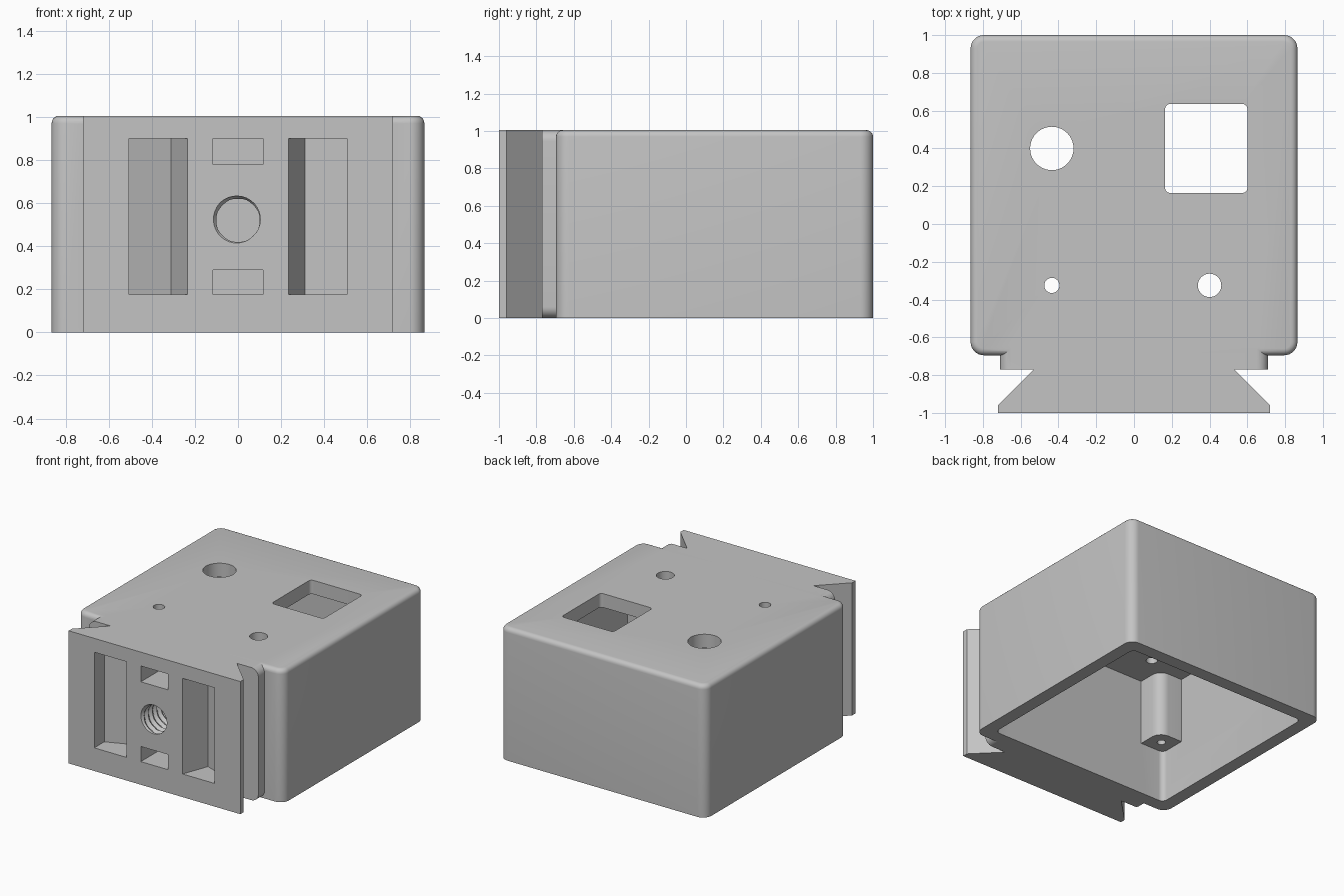
import bpy, bmesh, math
from mathutils import Vector

if "Cube" in bpy.data.objects:
    bpy.data.objects.remove(bpy.data.objects["Cube"])

H = 1.005                    # overall height
X, Y0, Y1 = 0.865, -0.695, 1.0
WALL = 0.1
CEIL = 0.9

grey = bpy.data.materials.new("plain_grey")
grey.use_nodes = True
COLOUR = (0.55, 0.55, 0.55, 1)
grey.diffuse_color = COLOUR
grey.node_tree.nodes["Principled BSDF"].inputs["Base Color"].default_value = COLOUR


def finish(bm, name):
    bmesh.ops.recalc_face_normals(bm, faces=bm.faces)
    me = bpy.data.meshes.new(name)
    bm.to_mesh(me)
    bm.free()
    me.materials.append(grey)
    ob = bpy.data.objects.new(name, me)
    bpy.context.collection.objects.link(ob)
    return ob


def block(name, x, y, z, axis=None, r=0, only=None, top_r=0):
    """Box from ranges; rounds edges along one axis, then the top rim."""
    bm = bmesh.new()
    bmesh.ops.create_cube(bm, size=1)
    for v in bm.verts:
        v.co = Vector([a + (b - a) * (c + 0.5) for (a, b), c in zip((x, y, z), v.co)])
    if r:
        edges = [e for e in bm.edges
                 if abs((e.verts[0].co - e.verts[1].co).normalized()[axis]) > 0.9
                 and (only is None or only((e.verts[0].co + e.verts[1].co) / 2))]
        bmesh.ops.bevel(bm, geom=edges, offset=r, segments=8, profile=0.5, affect='EDGES')
    if top_r:
        rim = [e for e in bm.edges if all(v.co.z > z[1] - 1e-5 for v in e.verts)]
        bmesh.ops.bevel(bm, geom=rim, offset=top_r, segments=5, profile=0.5, affect='EDGES')
    return finish(bm, name)


def prism(name, outline, z0, z1):
    bm = bmesh.new()
    face = bm.faces.new([bm.verts.new((x, y, z0)) for x, y in outline])
    ext = bmesh.ops.extrude_face_region(bm, geom=[face])["geom"]
    bmesh.ops.translate(bm, vec=(0, 0, z1 - z0),
                        verts=[g for g in ext if isinstance(g, bmesh.types.BMVert)])
    return finish(bm, name)


def rod(name, x, y, r, z0, z1):
    n = 40
    ring = [(x + r * math.cos(math.tau * i / n), y + r * math.sin(math.tau * i / n))
            for i in range(n)]
    return prism(name, ring, z0, z1)


def thread(name, z, r, depth, pitch, cut):
    """Tapped bore along y: radius follows a helical zigzag."""
    bm = bmesh.new()
    n, start = 32, -1.03
    rows = int((depth + 0.03) / pitch * 8)
    rings = []
    for j in range(rows + 1):
        y = start + j * pitch / 8
        ring = []
        for i in range(n):
            a = math.tau * i / n
            wave = abs(((j / 8 + i / n) % 1) * 2 - 1)
            rad = r + cut * wave
            ring.append(bm.verts.new((rad * math.cos(a), y, z + rad * math.sin(a))))
        rings.append(ring)
    for p, q in zip(rings, rings[1:]):
        for i in range(n):
            k = (i + 1) % n
            bm.faces.new((p[i], p[k], q[k], q[i]))
    bm.faces.new(rings[0])
    bm.faces.new(rings[-1])
    bmesh.ops.triangulate(bm, faces=bm.faces)
    return finish(bm, name)


def combine(target, tool, op):
    mod = target.modifiers.new(op.lower(), 'BOOLEAN')
    mod.operation, mod.solver, mod.object = op, 'EXACT', tool
    bpy.context.view_layer.objects.active = target
    bpy.ops.object.modifier_apply(modifier=mod.name)
    bpy.data.objects.remove(tool)


# Outer housing with rounded corners, open underneath
body = block("housing", (-X, X), (Y0, Y1), (0, H), axis=2, r=0.07, top_r=0.035)

# Rounded mounting plate and dovetail rail on the front
combine(body, block("neck", (-0.71, 0.71), (-0.77, -0.64), (0, H), axis=1, r=0.06), 'UNION')
half = [(0.72, -1), (0.72, -0.96), (0.53, -0.77), (0.53, -0.7)]
rail = half + [(-x, y) for x, y in reversed(half)]
combine(body, prism("dovetail", rail, 0, H), 'UNION')

# Hollow interior
IX, IY0, IY1 = X - WALL, Y0 + WALL, Y1 - WALL
combine(body, block("cavity", (-IX, IX), (IY0, IY1), (-0.1, CEIL), axis=2, r=0.04), 'DIFFERENCE')

# Screw bosses in the inner corners
MID = (IY0 + IY1) / 2
for sx in (-1, 1):
    for wall_y, sy in ((IY0, -1), (IY1, 1)):
        xs = sorted((sx * (IX - 0.2), sx * (IX + 0.04)))
        ys = sorted((wall_y - sy * 0.2, wall_y + sy * 0.04))
        boss = block("boss", xs, ys, (0.4, CEIL + 0.03), axis=2, r=0.08,
                     only=lambda c: abs(c.x) < IX - 0.1 and abs(c.y - MID) < MID - IY0 - 0.1)
        combine(body, boss, 'UNION')
        combine(body, rod("pilot", sx * (IX - 0.1), wall_y - sy * 0.1, 0.03, 0.3, 0.8), 'DIFFERENCE')

# Openings in the top panel
for x, y, r in ((-0.435, 0.4, 0.115), (-0.435, -0.325, 0.04), (0.4, -0.325, 0.062)):
    combine(body, rod("hole", x, y, r, 0.85, 1.1), 'DIFFERENCE')
combine(body, block("window", (0.165, 0.6), (0.165, 0.635), (0.85, 1.1), axis=2, r=0.025), 'DIFFERENCE')

# Tall pockets with slanted backs, and two small slots
pocket = [(0.235, -1), (0.31, -0.8), (0.505, -0.88), (0.505, -1.05), (0.235, -1.05)]
for s in (-1, 1):
    combine(body, prism("pocket", [(s * x, y) for x, y in pocket], 0.175, 0.9), 'DIFFERENCE')
for z in ((0.175, 0.29), (0.78, 0.9)):
    combine(body, block("slot", (-0.115, 0.115), (-1.1, -0.76), z), 'DIFFERENCE')

# Threaded socket
combine(body, thread("socket", 0.52, 0.1, 0.3, 0.05, 0.018), 'DIFFERENCE')

bpy.ops.object.select_all(action='DESELECT')
body.select_set(True)
bpy.context.view_layer.objects.active = body
bpy.ops.object.shade_smooth_by_angle(angle=math.radians(30))
